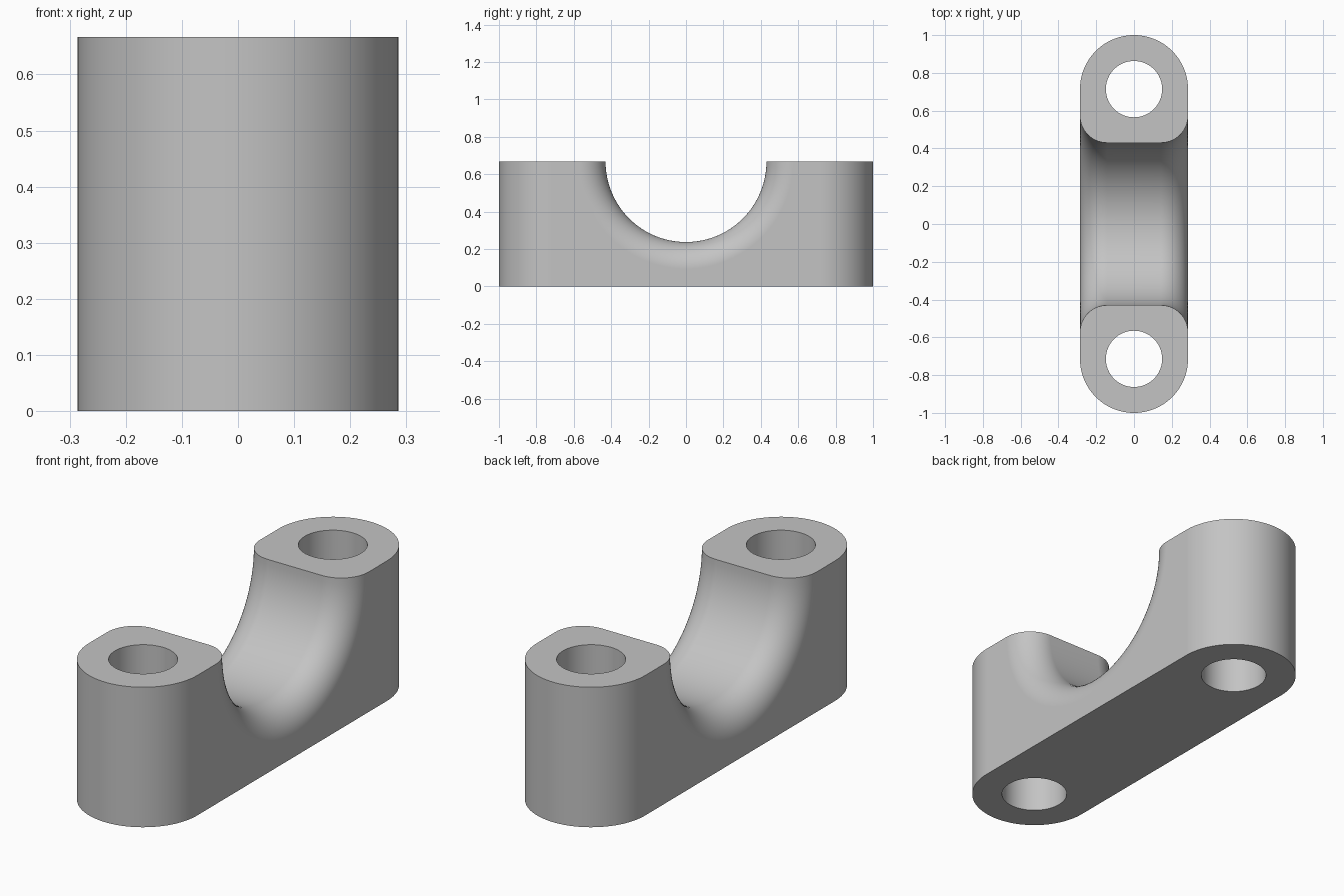
import bpy, bmesh, math

if "Cube" in bpy.data.objects:
    bpy.data.objects.remove(bpy.data.objects["Cube"])

HW, HL, H = 0.286, 1.0, 0.667      # half width, half length, height
HOLE_Y, HOLE_R = HL - HW, 0.149    # bolt holes
GROOVE_R, FILLET = 0.43, 0.143     # saddle radius and its flared edge

grey = bpy.data.materials.new("light_grey")
grey.diffuse_color = (0.55, 0.55, 0.55, 1)
grey.use_nodes = True
grey.node_tree.nodes["Principled BSDF"].inputs["Base Color"].default_value = grey.diffuse_color


def make_object(name, bm, cutter=False):
    bmesh.ops.recalc_face_normals(bm, faces=bm.faces)
    mesh = bpy.data.meshes.new(name)
    bm.to_mesh(mesh)
    bm.free()
    mesh.materials.append(grey)
    ob = bpy.data.objects.new(name, mesh)
    bpy.context.collection.objects.link(ob)
    ob.hide_render = cutter
    return ob


# Block with rounded ends
bm = bmesh.new()
N = 48
outline = []
for side in (1, -1):
    for i in range(N + 1):
        a = math.pi * i / N
        outline.append((side * HW * math.cos(a), side * (HOLE_Y + HW * math.sin(a)), 0))
base = bm.faces.new([bm.verts.new(p) for p in outline])
top = bmesh.ops.extrude_face_region(bm, geom=[base])["geom"]
bmesh.ops.translate(bm, verts=[v for v in top if isinstance(v, bmesh.types.BMVert)], vec=(0, 0, H))
clamp = make_object("saddle_clamp", bm)

# Saddle cutter: flared profile revolved about the x axis
steps = 14
half = [(HW + 0.05, GROOVE_R + FILLET)]
for i in range(steps + 1):
    a = math.pi / 2 * i / steps
    half.append((HW - FILLET + FILLET * math.cos(a), GROOVE_R + FILLET * (1 - math.sin(a))))
profile = half + [(-x, r) for x, r in reversed(half)]
bm = bmesh.new()
S = 96
rings = []
for i in range(S):
    a = 2 * math.pi * i / S
    rings.append([bm.verts.new((x, r * math.cos(a), H + r * math.sin(a))) for x, r in profile])
for i in range(S):
    p, q = rings[i], rings[(i + 1) % S]
    for j in range(len(profile) - 1):
        bm.faces.new((p[j], p[j + 1], q[j + 1], q[j]))
for j in (0, -1):
    bm.faces.new([ring[j] for ring in rings])
cutters = [make_object("saddle_cutter", bm, True)]

# Bolt hole cutters
for y, name in ((-HOLE_Y, "front_hole_cutter"), (HOLE_Y, "back_hole_cutter")):
    bm = bmesh.new()
    bmesh.ops.create_cone(bm, cap_ends=True, segments=64, radius1=HOLE_R, radius2=HOLE_R, depth=2)
    bmesh.ops.translate(bm, verts=bm.verts, vec=(0, y, 0.3))
    cutters.append(make_object(name, bm, True))

# Cut, then smooth the curved surfaces
bpy.context.view_layer.objects.active = clamp
clamp.select_set(True)
for c in cutters:
    mod = clamp.modifiers.new(c.name, 'BOOLEAN')
    mod.operation = 'DIFFERENCE'
    mod.solver = 'EXACT'
    mod.object = c
    bpy.ops.object.modifier_apply(modifier=mod.name)
for c in cutters:
    bpy.data.objects.remove(c, do_unlink=True)
bpy.ops.object.shade_smooth_by_angle(angle=math.radians(30))
weighted = clamp.modifiers.new("flat_sides", 'WEIGHTED_NORMAL')
weighted.keep_sharp = True
